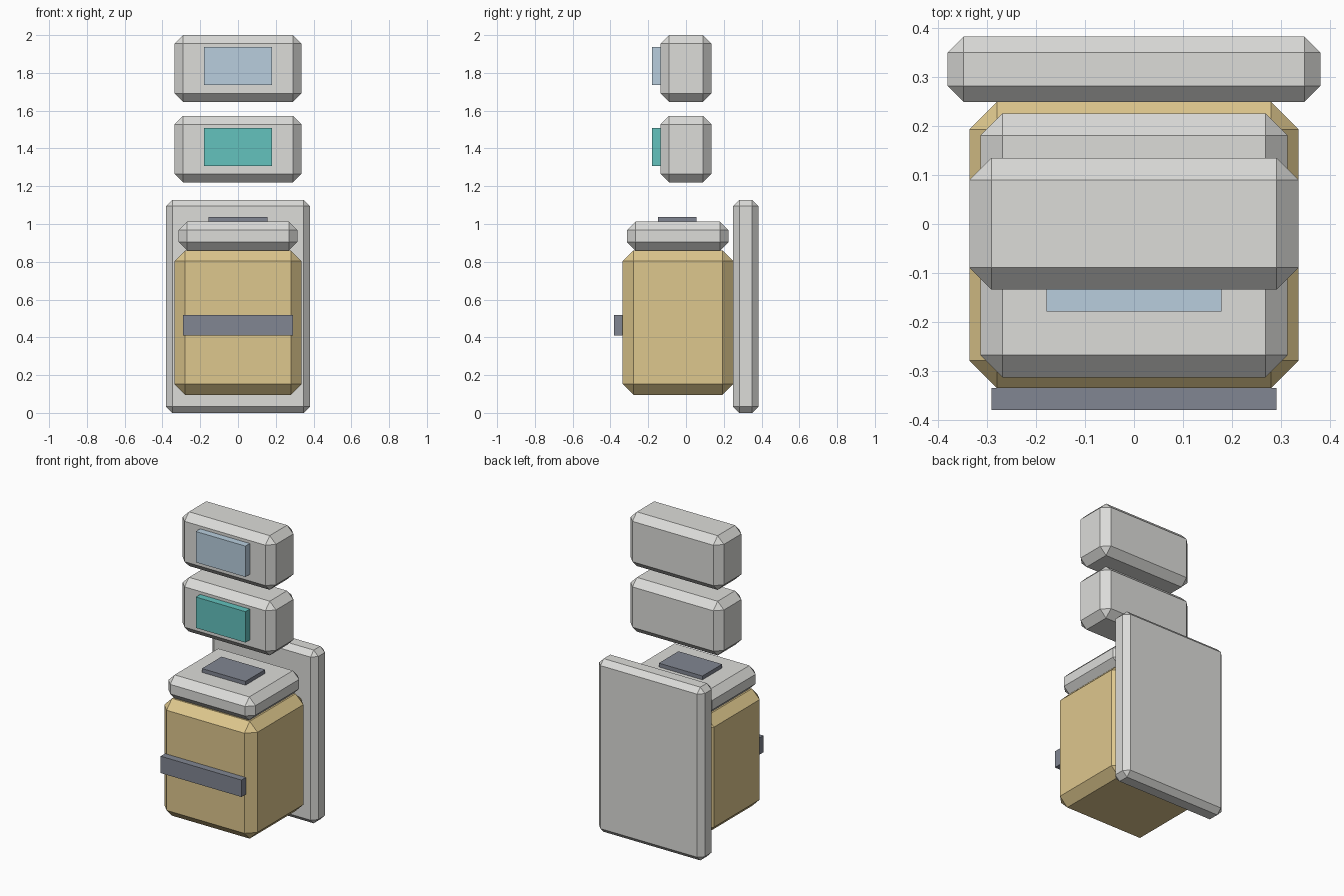
import bpy
from mathutils import Vector

cube = bpy.data.objects.get("Cube")
if cube:
    bpy.data.objects.remove(cube, do_unlink=True)


def material(name, *rgb):
    """Flat material from 0-255 display values, stored as linear."""
    linear = [((c / 255 + 0.055) / 1.055) ** 2.4 for c in rgb] + [1]
    mat = bpy.data.materials.new(name)
    mat.use_nodes = True
    mat.diffuse_color = linear
    mat.node_tree.nodes["Principled BSDF"].inputs["Base Color"].default_value = linear
    return mat


grey = material("light grey", 220, 220, 217)
tan = material("tan", 222, 199, 141)
slate = material("slate", 129, 134, 146)
teal = material("teal", 99, 194, 190)
blue = material("pale blue", 184, 206, 222)


def box(name, mat, low, high, chamfer=0):
    """Box between two corners, with optional single-step chamfered edges."""
    low, high = Vector(low), Vector(high)
    bpy.ops.mesh.primitive_cube_add(size=1, location=(low + high) / 2)
    obj = bpy.context.object
    obj.name = name
    obj.scale = high - low
    bpy.ops.object.transform_apply(location=False, rotation=False, scale=True)
    obj.data.materials.append(mat)
    if chamfer:
        bevel = obj.modifiers.new("Chamfer", "BEVEL")
        bevel.width = chamfer
        bevel.segments = 1
    return obj


# Upright panel behind the body
box("back_panel", grey, (-0.381, 0.249, 0), (0.381, 0.383, 1.128), 0.033)

# Body with its front band
box("body", tan, (-0.336, -0.335, 0.096), (0.336, 0.249, 0.86), 0.056)
box("front_band", slate, (-0.291, -0.38, 0.409), (0.291, -0.335, 0.519))

# Lid and the plate on top of it
box("lid", grey, (-0.314, -0.313, 0.86), (0.314, 0.226, 1.012), 0.045)
box("lid_plate", slate, (-0.157, -0.147, 1.01), (0.157, 0.055, 1.037))

# Two floating units, each with a raised screen
for label, base, screen_mat in (("lower", 1.22, teal), ("upper", 1.647, blue)):
    box(label + "_unit", grey, (-0.336, -0.134, base), (0.336, 0.135, base + 0.353), 0.045)
    box(label + "_screen", screen_mat, (-0.179, -0.179, base + 0.088),
        (0.179, -0.134, base + 0.289))
